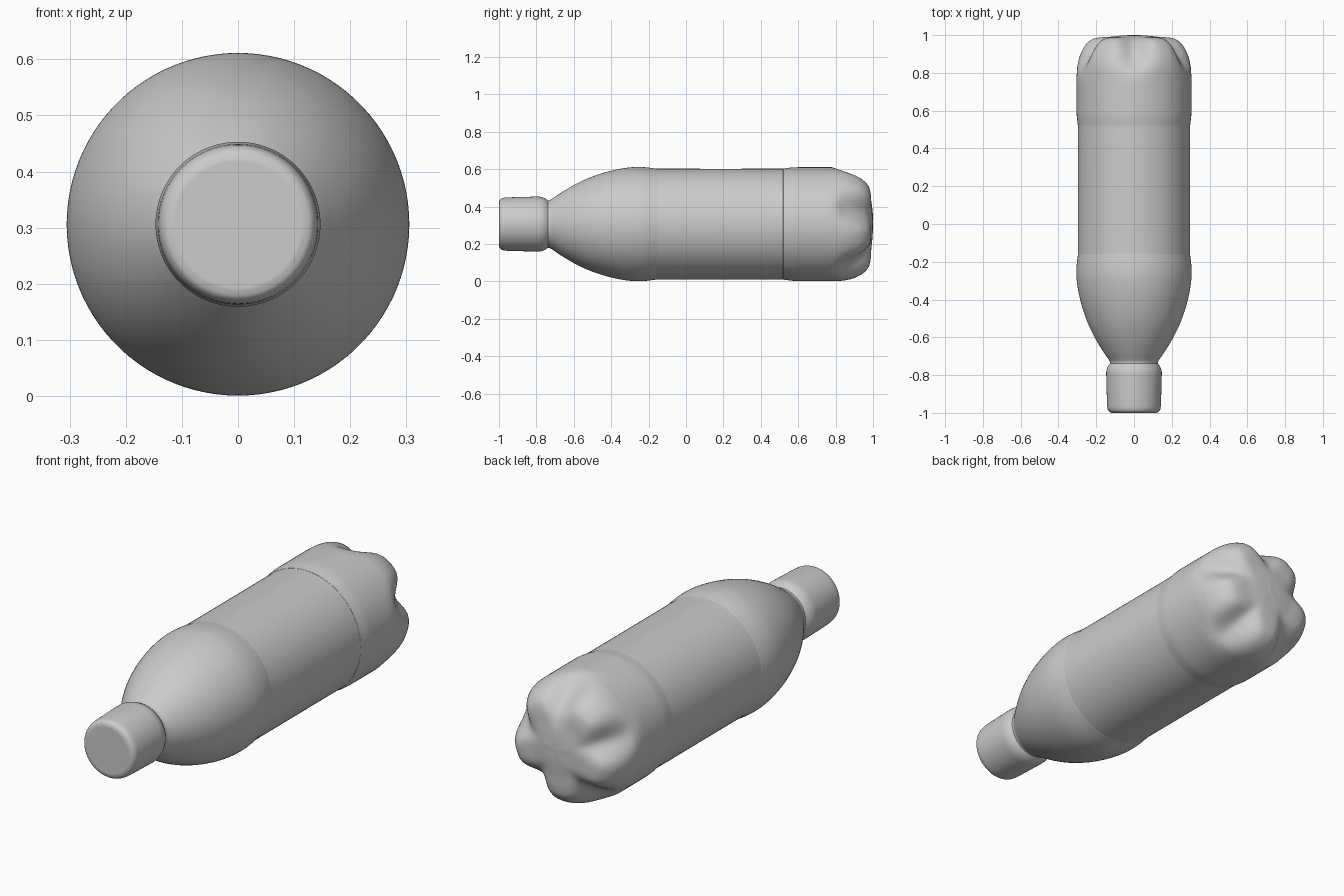
import bpy, bmesh, math
from mathutils import Vector

cube = bpy.data.objects.get("Cube")
if cube:
    bpy.data.objects.remove(cube, do_unlink=True)

AXIS_Z = 0.306      # height of the bottle's long axis
SEGMENTS = 100      # multiple of the five base lobes

grey = bpy.data.materials.new("plain grey")
grey.use_nodes = True
colour = (0.6, 0.6, 0.6, 1)
grey.diffuse_color = colour
grey.node_tree.nodes["Principled BSDF"].inputs["Base Color"].default_value = colour


def smooth_profile(points, steps):
    """Catmull-Rom curve through (radius, y) points."""
    pts = [Vector(p) for p in points]
    pts = [2 * pts[0] - pts[1]] + pts + [2 * pts[-1] - pts[-2]]
    out = []
    for a, b, c, d in zip(pts, pts[1:], pts[2:], pts[3:]):
        for i in range(steps):
            t = i / steps
            out.append(0.5 * (2 * b + (c - a) * t + (2 * a - 5 * b + 4 * c - d) * t * t
                              + (3 * b - a - 3 * c + d) * t ** 3))
    return out + [pts[-2]]


def valley(angle):
    """1 in the middle of each of five base grooves, 0 on the lobes."""
    return (0.5 + 0.5 * math.cos(5 * (angle - math.pi / 2))) ** 1.8


def lathe(name, outer, inner=None):
    """Revolve a profile about the long axis, dipping to the inner one in the grooves."""
    inner = inner or outer
    bm = bmesh.new()
    rings = []
    for o, g in zip(outer, inner):
        ring = []
        for k in range(SEGMENTS):
            a = 2 * math.pi * k / SEGMENTS
            r, y = o.lerp(g, valley(a))
            ring.append(bm.verts.new((r * math.cos(a), y, AXIS_Z + r * math.sin(a))))
        rings.append(ring)
    for r0, r1 in zip(rings, rings[1:]):
        for k in range(SEGMENTS):
            n = (k + 1) % SEGMENTS
            bm.faces.new((r0[k], r0[n], r1[n], r1[k]))
    # close both ends
    for ring in (rings[0], rings[-1]):
        bm.faces.new(ring)
    bmesh.ops.recalc_face_normals(bm, faces=bm.faces)
    mesh = bpy.data.meshes.new(name)
    bm.to_mesh(mesh)
    bm.free()
    mesh.materials.append(grey)
    obj = bpy.data.objects.new(name, mesh)
    bpy.context.collection.objects.link(obj)
    bpy.ops.object.select_all(action='DESELECT')
    obj.select_set(True)
    bpy.context.view_layer.objects.active = obj
    bpy.ops.object.shade_smooth_by_angle(angle=math.radians(50))
    return obj


# Bottle: neck, shoulder, slightly recessed label band and lower wall
wall = smooth_profile([
    (0.128, -0.78), (0.127, -0.735), (0.136, -0.715), (0.160, -0.68), (0.200, -0.615),
    (0.238, -0.54), (0.270, -0.455), (0.293, -0.365), (0.304, -0.29), (0.305, -0.24),
    (0.302, -0.20), (0.297, -0.16), (0.296, -0.10), (0.296, 0.47), (0.297, 0.52),
    (0.303, 0.57), (0.304, 0.62), (0.304, 0.78)], 4)

# Five-lobed base: crest of a lobe and floor of a groove
lobe = smooth_profile([
    (0.304, 0.78), (0.303, 0.83), (0.293, 0.885), (0.268, 0.94), (0.232, 0.975),
    (0.190, 0.987), (0.130, 0.991), (0.070, 0.997), (0.004, 1.0)], 6)
groove = smooth_profile([
    (0.304, 0.78), (0.293, 0.81), (0.268, 0.845), (0.240, 0.885), (0.205, 0.93),
    (0.165, 0.968), (0.115, 0.990), (0.065, 0.998), (0.004, 1.0)], 6)
lathe("bottle", wall + lobe[1:], wall + groove[1:])

# Screw cap with a rounded front rim and a tapered skirt
cap = [Vector((r, -1.0)) for r in (0.004, 0.06, 0.112)]
cap += smooth_profile([(0.116, -1.0), (0.131, -0.994), (0.140, -0.978), (0.143, -0.95)], 4)
cap += [Vector(p) for p in ((0.147, -0.80), (0.147, -0.785), (0.144, -0.768),
                            (0.136, -0.75), (0.126, -0.738))]
lathe("cap", cap)
